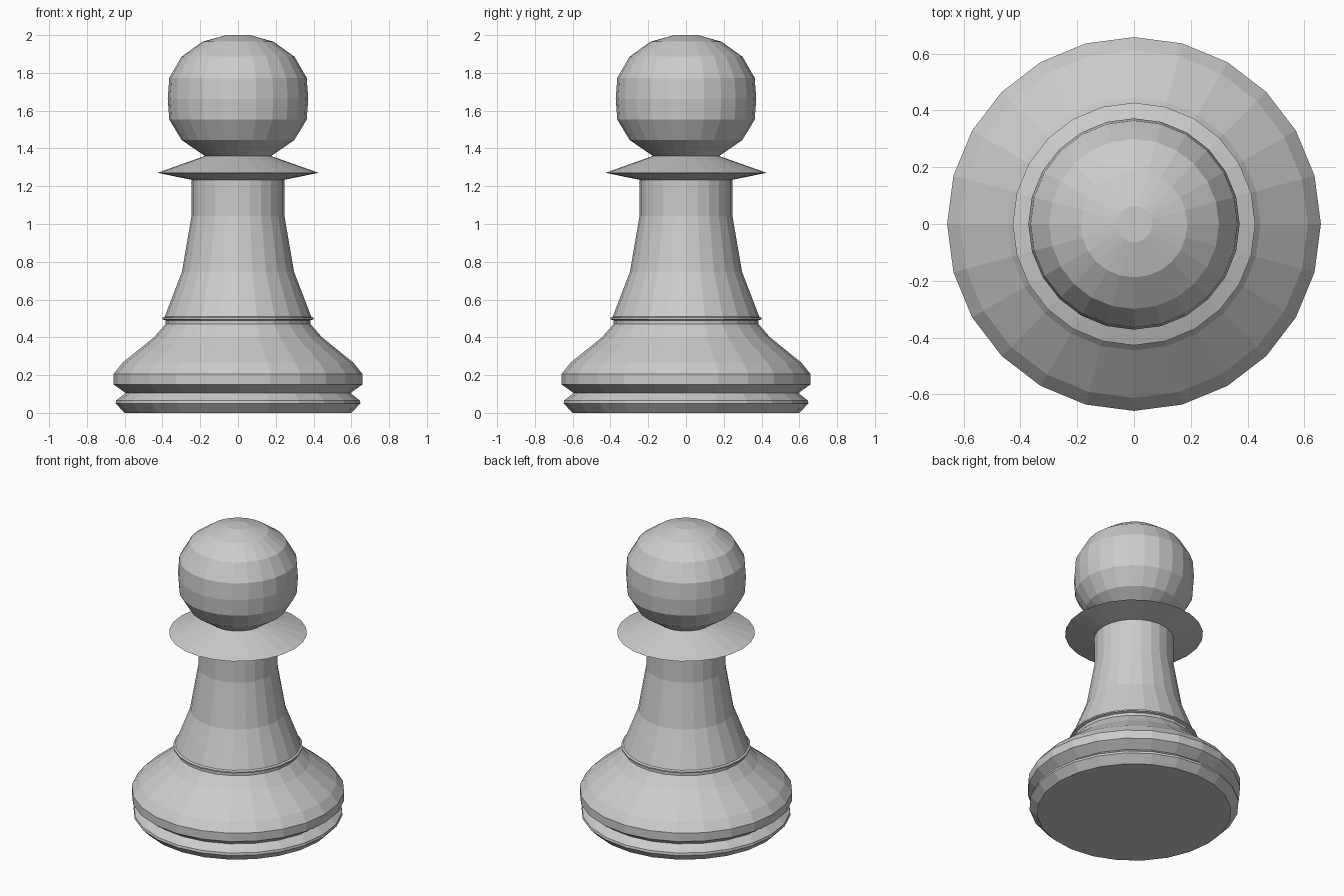
import bpy, bmesh
from math import sin, cos, tau

SIDES = 24

cube = bpy.data.objects.get("Cube")
if cube:
    bpy.data.objects.remove(cube, do_unlink=True)

grey = bpy.data.materials.new("stone grey")
grey.use_nodes = True
grey.diffuse_color = (0.6, 0.6, 0.6, 1)
grey.node_tree.nodes["Principled BSDF"].inputs["Base Color"].default_value = (0.6, 0.6, 0.6, 1)


def lathe(name, profile, cap_bottom=False, cap_top=False):
    """Turn a bottom-to-top (radius, height) profile into a faceted solid of revolution."""
    bm = bmesh.new()
    rings = [[bm.verts.new((r * cos(tau * i / SIDES), r * sin(tau * i / SIDES), z))
              for i in range(SIDES)] for r, z in profile]
    for low, high in zip(rings, rings[1:]):
        for i in range(SIDES):
            j = (i + 1) % SIDES
            bm.faces.new((low[i], low[j], high[j], high[i]))
    if cap_bottom:
        bm.faces.new(rings[0][::-1])
    if cap_top:
        bm.faces.new(rings[-1])
    mesh = bpy.data.meshes.new(name)
    bm.to_mesh(mesh)
    bm.free()
    mesh.materials.append(grey)
    obj = bpy.data.objects.new(name, mesh)
    bpy.context.collection.objects.link(obj)
    return obj


# Foot with a groove, then the wide sloping skirt
lathe("base", [(0.6, 0), (0.648, 0.05), (0.645, 0.066), (0.595, 0.105),
               (0.658, 0.15), (0.658, 0.207), (0.612, 0.265), (0.445, 0.4),
               (0.383, 0.471)], cap_bottom=True)

# Narrow neck and thin lip where the stem meets the skirt
lathe("stem_ring", [(0.383, 0.471), (0.383, 0.49), (0.4, 0.495), (0.4, 0.504),
                    (0.388, 0.51)])

# Tapering stem
lathe("stem", [(0.388, 0.51), (0.297, 0.746), (0.246, 1.042), (0.246, 1.234)])

# Sharp-edged collar
lathe("collar", [(0.246, 1.234), (0.427, 1.271), (0.175, 1.36)])

# Faceted ball, flat on top
lathe("head", [(0.175, 1.36), (0.298, 1.444), (0.364, 1.553), (0.372, 1.663),
               (0.364, 1.773), (0.299, 1.886), (0.188, 1.965), (0.064, 2)], cap_top=True)
